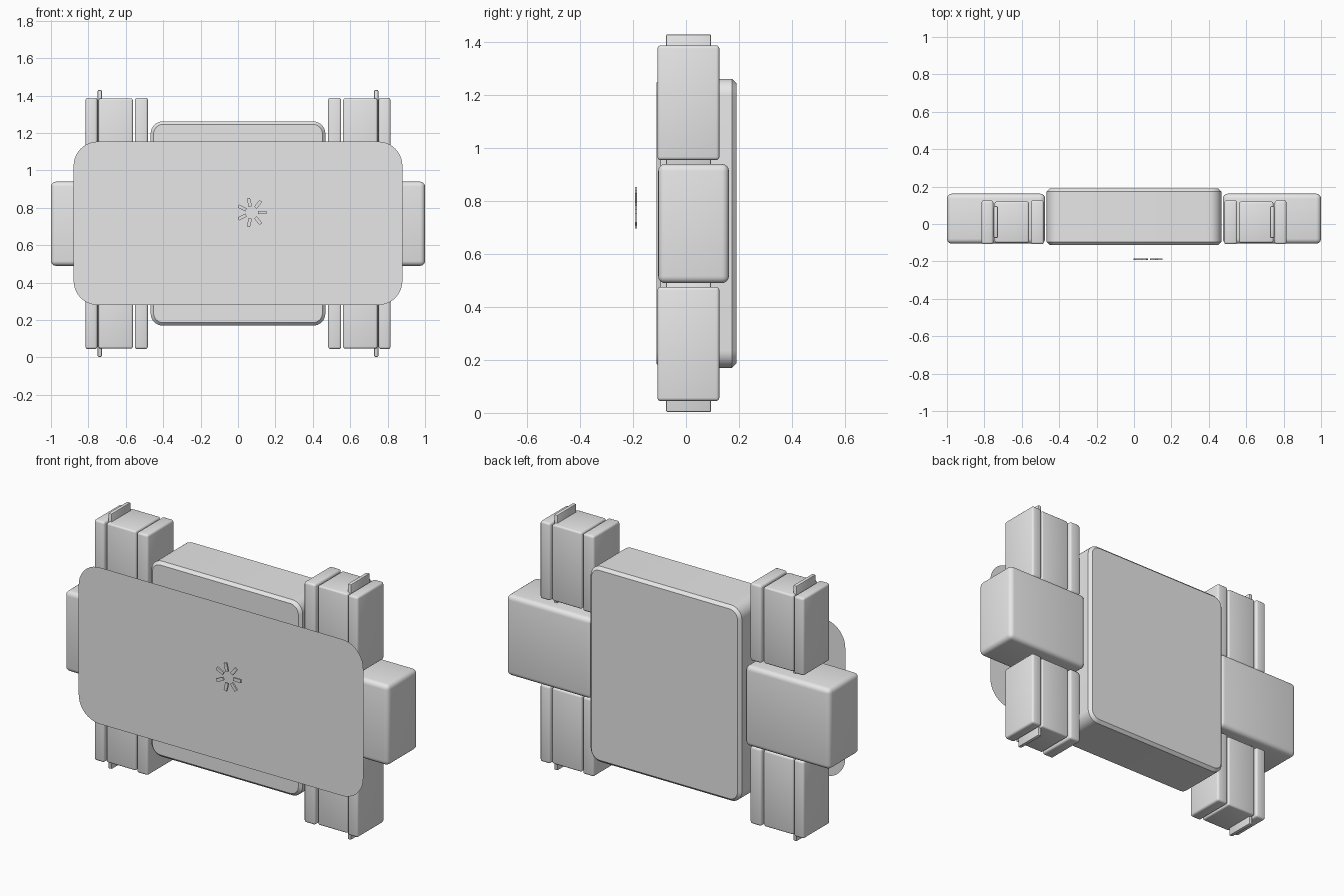
import bpy
import bmesh
from math import cos, sin, pi, tau
from mathutils import Matrix

cube = bpy.data.objects.get("Cube")
if cube:
    bpy.data.objects.remove(cube, do_unlink=True)

GREY = (0.8, 0.8, 0.8, 1)
grey = bpy.data.materials.new("light grey")
grey.use_nodes = True
grey.diffuse_color = GREY
grey.node_tree.nodes["Principled BSDF"].inputs["Base Color"].default_value = GREY


def finish(name, bm):
    """Turn a bmesh into a shaded, coloured object."""
    bmesh.ops.recalc_face_normals(bm, faces=bm.faces)
    mesh = bpy.data.meshes.new(name)
    bm.to_mesh(mesh)
    bm.free()
    mesh.materials.append(grey)
    obj = bpy.data.objects.new(name, mesh)
    bpy.context.collection.objects.link(obj)
    bpy.ops.object.select_all(action="DESELECT")
    obj.select_set(True)
    bpy.context.view_layer.objects.active = obj
    bpy.ops.object.shade_smooth_by_angle(angle=pi / 5)
    return obj


def box_mesh(x, y, z):
    """Box from (low, high) limits on each axis."""
    bm = bmesh.new()
    size = [b - a for a, b in (x, y, z)]
    mid = [(a + b) / 2 for a, b in (x, y, z)]
    bmesh.ops.create_cube(bm, size=1, matrix=Matrix.Translation(mid) @ Matrix.Diagonal((*size, 1)))
    return bm


def soft_box(name, x, y, z, radius, segments=4):
    bm = box_mesh(x, y, z)
    bmesh.ops.bevel(bm, geom=bm.edges[:], offset=radius, segments=segments,
                    profile=0.5, affect="EDGES", clamp_overlap=True)
    return finish(name, bm)


def mirrored(x, side):
    return tuple(sorted(side * v for v in x))


# Central body: rounded outline with chamfered front and back rims
FRONT, BACK = -0.112, 0.19
bm = box_mesh((-0.467, 0.467), (FRONT, BACK), (0.17, 1.262))
corners = [e for e in bm.edges if abs(e.verts[0].co.y - e.verts[1].co.y) > 0.1]
bmesh.ops.bevel(bm, geom=corners, offset=0.065, segments=8, profile=0.5, affect="EDGES")
rims = [e for e in bm.edges if abs(e.verts[0].co.y - e.verts[1].co.y) < 0.01]
bmesh.ops.bevel(bm, geom=rims, offset=0.016, segments=1, affect="EDGES")
finish("central_body", bm)

# Side blocks with grooved columns above and below
for label, side in (("left", 1), ("right", -1)):
    soft_box(f"{label}_side_block", mirrored((0.475, 1.0), side),
             (-0.105, 0.162), (0.49, 0.94), 0.026)
    for level, low, high in (("upper", 0.955, 1.388), ("lower", 0.045, 0.476)):
        name = f"{label}_{level}"
        soft_box(f"{name}_inner_rail", mirrored((0.482, 0.552), side),
                 (-0.108, 0.126), (low, high), 0.012, 3)
        soft_box(f"{name}_column", mirrored((0.562, 0.745), side),
                 (-0.1, 0.12), (low + 0.003, high - 0.003), 0.01, 3)
        soft_box(f"{name}_outer_rail", mirrored((0.752, 0.815), side),
                 (-0.108, 0.126), (low, high), 0.012, 3)
        soft_box(f"{name}_fin", mirrored((0.728, 0.75), side),
                 (-0.075, 0.095), (low - 0.042, high + 0.042), 0.006, 2)

# Thin rounded front panel
bm = bmesh.new()
R, STEPS = 0.13, 10
outline = []
for quarter, (sx, sz) in enumerate(((1, 1), (-1, 1), (-1, -1), (1, -1))):
    for i in range(STEPS + 1):
        a = (quarter + i / STEPS) * pi / 2
        outline.append(bm.verts.new((sx * (0.879 - R) + R * cos(a), -0.15,
                                     0.717 + sz * (0.437 - R) + R * sin(a))))
bm.faces.new(outline[::-1])
finish("front_panel", bm)

# Ring of seven short spokes floating ahead of the panel
SPOKES = 7
bm = bmesh.new()
for i in range(SPOKES):
    turn = (Matrix.Translation((0.073, -0.189, 0.775))
            @ Matrix.Rotation(-i * tau / SPOKES, 4, "Y")
            @ Matrix.Translation((0.056, 0, 0))
            @ Matrix.Diagonal((0.046, 0.009, 0.018, 1)))
    bmesh.ops.create_cube(bm, size=1, matrix=turn)
finish("spoke_ring", bm)
